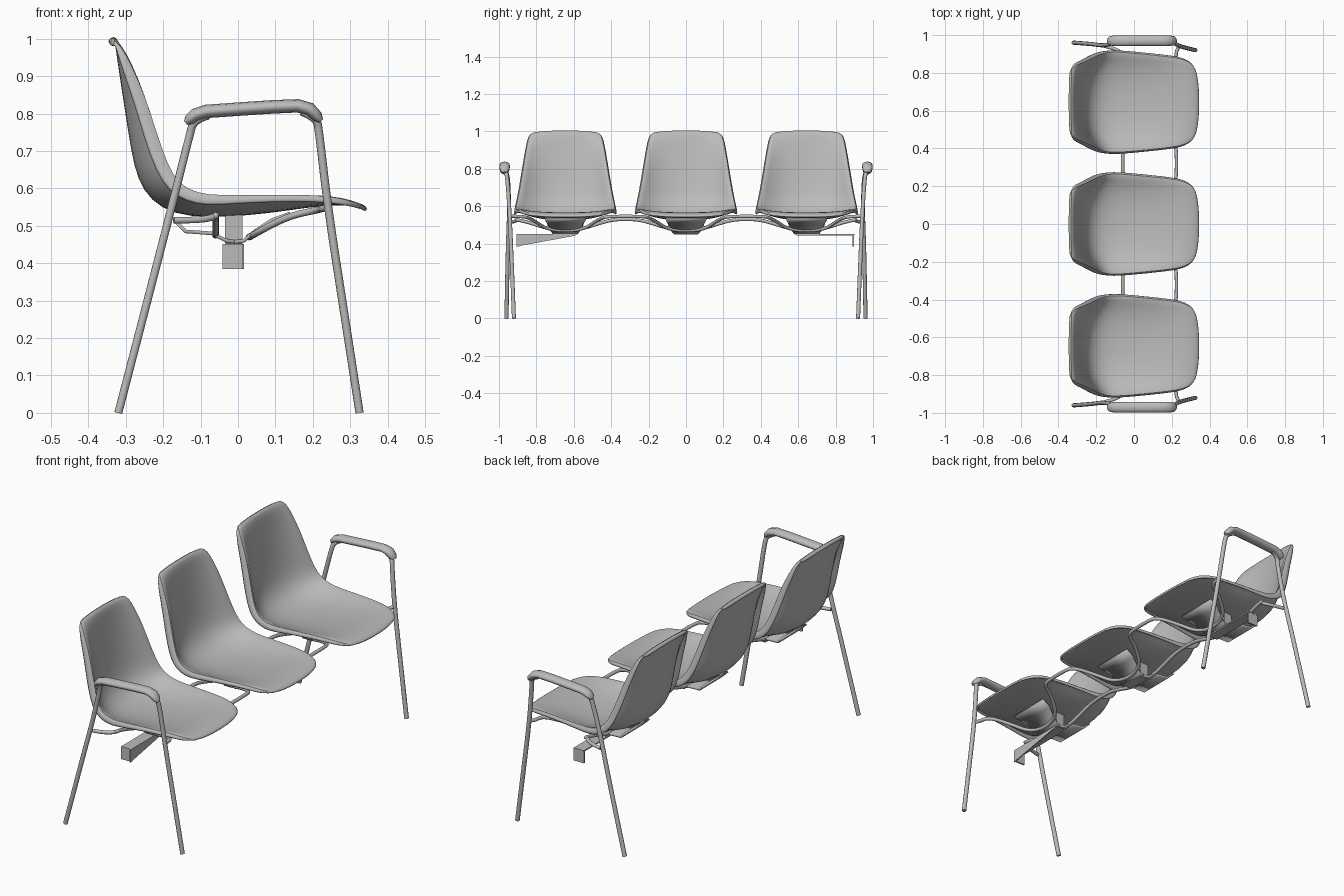
import bpy, bmesh, math
from mathutils import Vector

if "Cube" in bpy.data.objects:
    bpy.data.objects.remove(bpy.data.objects["Cube"])

grey = bpy.data.materials.new("plain_grey")
grey.diffuse_color = (0.5, 0.5, 0.5, 1)
grey.use_nodes = True
grey.node_tree.nodes["Principled BSDF"].inputs["Base Color"].default_value = grey.diffuse_color


def mesh_object(name, bm, smooth=None):
    bmesh.ops.recalc_face_normals(bm, faces=bm.faces)
    me = bpy.data.meshes.new(name)
    bm.to_mesh(me)
    bm.free()
    me.materials.append(grey)
    ob = bpy.data.objects.new(name, me)
    bpy.context.collection.objects.link(ob)
    if smooth:
        bpy.context.view_layer.objects.active = ob
        ob.select_set(True)
        bpy.ops.object.shade_smooth_by_angle(angle=math.radians(smooth))
        ob.select_set(False)
    return ob


def tube(name, pts, radius, radii=None, nurbs=True, sides=3):
    cu = bpy.data.curves.new(name, 'CURVE')
    cu.dimensions = '3D'
    cu.bevel_depth = radius
    cu.bevel_resolution = sides
    cu.use_fill_caps = True
    cu.resolution_u = 6
    sp = cu.splines.new('NURBS' if nurbs else 'POLY')
    sp.points.add(len(pts) - 1)
    for i, p in enumerate(pts):
        sp.points[i].co = (*p, 1)
        sp.points[i].radius = radii[i] if radii else 1
    if nurbs:
        sp.order_u = 3
        sp.use_endpoint_u = True
    cu.materials.append(grey)
    ob = bpy.data.objects.new(name, cu)
    bpy.context.collection.objects.link(ob)
    return ob


def box(name, x0, x1, y0, y1, z0, z1):
    bm = bmesh.new()
    bmesh.ops.create_cube(bm, size=1)
    for v in bm.verts:
        v.co = ((x0 + x1) / 2 + v.co.x * (x1 - x0), (y0 + y1) / 2 + v.co.y * (y1 - y0),
                (z0 + z1) / 2 + v.co.z * (z1 - z0))
    return mesh_object(name, bm)


# Shell stations from back top to seat front: centre x,z, rim x,z, half width, lip width
STATIONS = [
    (-.350, .995, -.345, .985, .155, .008), (-.332, 1.01, -.332, 1.0, .175, .012),
    (-.318, .995, -.308, .980, .197, .02), (-.312, .95, -.277, .93, .208, .035),
    (-.297, .85, -.238, .85, .222, .045), (-.282, .75, -.205, .75, .238, .05),
    (-.267, .66, -.175, .665, .254, .05), (-.245, .60, -.150, .625, .264, .05),
    (-.200, .555, -.120, .605, .270, .045), (-.130, .535, -.080, .592, .271, .04),
    (-.030, .535, .0, .590, .264, .03), (.08, .545, .10, .590, .254, .025),
    (.18, .560, .19, .588, .244, .022), (.26, .569, .25, .582, .234, .02),
    (.310, .565, .295, .572, .216, .018), (.338, .557, .320, .562, .190, .014),
    (.348, .545, .333, .550, .160, .008)]


def seat_shell(name, yc):
    bm = bmesh.new()
    ts = [0, .25, .5, .7, .86, 1]
    rows = []
    for i, (cx, cz, rx, rz, w, lip) in enumerate(STATIONS):
        a, b = STATIONS[max(i - 1, 0)], STATIONS[min(i + 1, len(STATIONS) - 1)]
        t = Vector((b[2] - a[2], b[3] - a[3])).normalized()
        half = []
        for s in ts:
            k = s ** 2.6
            half.append((cx + (rx - cx) * k, w * s, cz + (rz - cz) * k))
        # rolled lip turned away from the sitter
        half.append((rx + t.y * lip, w + .007, rz - t.x * lip))
        full = [(x, -y, z) for x, y, z in reversed(half[1:])] + half
        rows.append([bm.verts.new((x, y + yc, z)) for x, y, z in full])
    for r, q in zip(rows, rows[1:]):
        for j in range(len(r) - 1):
            bm.faces.new((r[j], r[j + 1], q[j + 1], q[j]))
    ob = mesh_object(name, bm, 50)
    # normals face the sitter, so thickness grows outward
    up = max(ob.data.polygons, key=lambda p: p.center.x).normal.z
    sol = ob.modifiers.new("thickness", 'SOLIDIFY')
    sol.thickness = .012
    sol.offset = -1 if up > 0 else 1
    sub = ob.modifiers.new("smooth", 'SUBSURF')
    sub.levels = sub.render_levels = 1


def strap(name, yc, path):
    # bent bracket plate, narrow at the bottom and wide at the top
    bm = bmesh.new()
    rows = [[bm.verts.new((x, yc + s * w, z)) for s in (-1, 1)] for x, z, w in path]
    for r, q in zip(rows, rows[1:]):
        bm.faces.new((r[0], r[1], q[1], q[0]))
    ob = mesh_object(name, bm, 40)
    m = ob.modifiers.new("thickness", 'SOLIDIFY')
    m.thickness = .01
    m.offset = 0


SEATS = (-.645, 0, .645)
front_path = [(.238, -.94, .548), (.226, -.92, .546)]
rear_path = [(-.172, -.945, .515), (-.10, -.93, .515), (-.06, -.9, .525)]
for n, yc in enumerate(SEATS):
    seat_shell(f"seat_shell_{n + 1}", yc)
    strap(f"front_bracket_{n + 1}", yc,
          [(-.03, .455, .065), (.015, .46, .07), (.045, .485, .08), (.09, .515, .10), (.14, .533, .11)])
    strap(f"rear_bracket_{n + 1}", yc,
          [(.01, .455, .065), (-.03, .46, .07), (-.07, .48, .085), (-.14, .485, .09), (-.17, .515, .10)])
    box(f"mount_block_{n + 1}", -.035, .012, yc - .065, yc + .065, .45, .53)
    # rails dip under each seat towards the mount
    for dy, x, z in ((-.26, .225, .546), (-.21, .215, .543), (-.17, .13, .525), (-.09, .03, .47),
                     (.09, .03, .47), (.17, .13, .525), (.21, .215, .543), (.26, .225, .546)):
        front_path.append((x, yc + dy, z))
    for dy, z in ((-.27, .53), (-.2, .515), (-.08, .475), (.08, .475), (.2, .515), (.27, .53)):
        rear_path.append((-.06, yc + dy, z))
front_path += [(.226, .92, .546), (.238, .94, .548)]
rear_path += [(-.06, .9, .525), (-.10, .93, .515), (-.172, .945, .515)]
tube("front_rail", front_path, .009)
tube("rear_rail", rear_path, .009)

# End frames: legs rising into the armrests
for s, side in ((-1, "left"), (1, "right")):
    tube(f"rear_leg_{side}", [(-.32, s * .96, 0), (-.22, s * .953, .385), (-.175, s * .945, .56),
                              (-.13, s * .95, .74), (-.118, s * .96, .785), (-.08, s * .97, .795)], .011)
    tube(f"front_leg_{side}", [(.325, s * .92, 0), (.285, s * .93, .26), (.24, s * .942, .55),
                               (.217, s * .955, .75), (.21, s * .965, .79), (.17, s * .97, .805)], .011)
    pad = tube(f"armrest_{side}", [(-.14, 0, .775), (-.131, 0, .783), (-.115, 0, .797), (-.085, 0, .806),
                                   (.0, 0, .812), (.09, 0, .818), (.16, 0, .821), (.192, 0, .812),
                                   (.212, 0, .792), (.222, 0, .780)],
               .018, [.35, .8, .95, 1, 1, 1, 1, 1, .85, .4], False, 4)
    pad.scale.y = 1.55
    pad.location.y = s * .97

    # Outrigger plate with a folded end
    y_in, y_out = sorted((s * .59, s * .90)), s * .895
    box(f"beam_plate_{side}", -.042, .016, y_in[0], y_in[1], .444, .451)
    box(f"beam_end_{side}", -.042, .016, y_out - .004, y_out + .004, .385, .451)

# Tapered side panel of the left outrigger
bm = bmesh.new()
out = [(-.905, .385), (-.59, .443), (-.59, .451), (-.905, .451)]
face = bm.faces.new([bm.verts.new((.011, y, z)) for y, z in out])
ext = bmesh.ops.extrude_face_region(bm, geom=[face])
for v in ext["geom"]:
    if isinstance(v, bmesh.types.BMVert):
        v.co.x += .005
mesh_object("beam_side_panel", bm)
